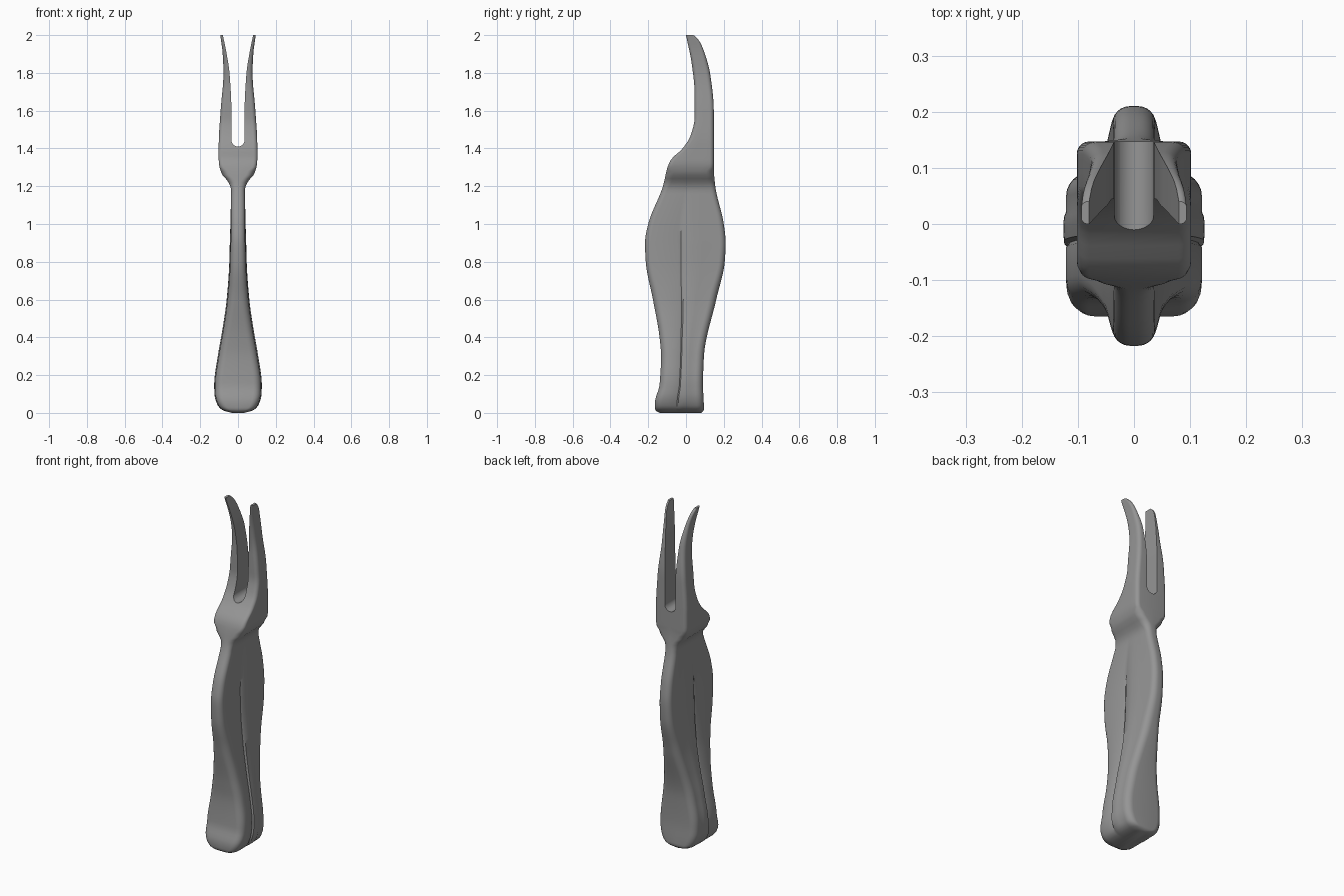
import bpy, bmesh, math

cube = bpy.data.objects.get("Cube")
if cube:
    bpy.data.objects.remove(cube, do_unlink=True)

steel = bpy.data.materials.new("plain grey")
steel.use_nodes = True
GREY = (0.3, 0.3, 0.3, 1)
steel.diffuse_color = GREY
steel.node_tree.nodes["Principled BSDF"].inputs["Base Color"].default_value = GREY

# Profiles as (height, value) keys
half_width = [(0, .03), (.01, .07), (.02, .088), (.05, .108), (.1, .12), (.15, .121),
              (.3, .102), (.45, .076), (.6, .055), (.8, .041), (1, .037), (1.18, .036),
              (1.22, .05), (1.27, .088), (1.33, .102), (1.42, .102), (1.6, .092),
              (1.8, .077), (1.9, .081), (2, .094)]
front_edge = [(0, -.14), (.015, -.163), (.05, -.165), (.15, -.14), (.3, -.132), (.4, -.14),
              (.6, -.175), (.8, -.213), (.9, -.217), (1, -.2), (1.2, -.122), (1.3, -.098),
              (1.34, -.08), (1.4, -.018), (1.47, .025), (1.56, .045), (1.7, .045), (1.85, .03), (2, 0)]
back_edge = [(0, .08), (.015, .095), (.15, .09), (.3, .095), (.6, .16), (.8, .205), (.9, .21),
             (1, .2), (1.2, .155), (1.3, .147), (1.6, .147), (1.8, .127), (1.9, .1), (1.97, .07), (2, .04)]
slot_side = [(1.4, .035), (1.6, .035), (1.8, .045), (1.9, .06), (2, .08)]
CROTCH, SLOT_R = 1.41, .035


def curve(keys, z):
    """Smooth interpolation without overshoot."""
    def secant(i):
        (a, u), (b, v) = keys[i], keys[i + 1]
        return (v - u) / (b - a)

    def slope(i):
        if i == 0 or i == len(keys) - 1:
            return secant(min(i, len(keys) - 2))
        p, q = secant(i - 1), secant(i)
        return 2 * p * q / (p + q) if p * q > 0 else 0

    i = 0
    while i < len(keys) - 2 and z > keys[i + 1][0]:
        i += 1
    (a, u), (b, v) = keys[i], keys[i + 1]
    h = b - a
    t = min(max((z - a) / h, 0), 1)
    s = t * t * (3 - 2 * t)
    return u + (v - u) * s + h * (t * (1 - t) ** 2 * slope(i) - t * t * (1 - t) * slope(i + 1))


def inner_x(z):
    if z <= CROTCH + 1e-5:
        return 0
    rise = SLOT_R - (z - CROTCH)
    if rise > 0:
        return math.sqrt(SLOT_R ** 2 - rise ** 2)
    return curve(slot_side, z)


def section(z):
    """Half outline from the front middle, round the side, to the back middle."""
    w, y0, y1, xi = curve(half_width, z), curve(front_edge, z), curve(back_edge, z), inner_x(z)
    depth = y1 - y0
    r = min(.04 if z < 1.3 else .022, (w - xi) * .8, depth * .35)
    pts = [(xi, y0)]
    arc = [k * math.pi / 12 for k in range(7)]
    pts += [(w - r + r * math.sin(a), y0 + r - r * math.cos(a)) for a in arc]
    # Raised middle band along the handle sides
    band = .005 * min(1, z / .05) * min(1, max(0, (1.2 - z) / .3))
    for y, lift in ((-.055, 0), (-.047, -1), (-.04, .8), (-.015, 1), (.01, .8), (.022, 0)):
        t = (y + .165) / .26
        pts.append((w + band * lift, y0 + r + (depth - 2 * r) * min(max((t - .15) / .7, .02), .98)))
    pts += [(w - r + r * math.cos(a), y1 - r + r * math.sin(a)) for a in arc]
    pts.append((xi, y1))
    return [(x, y, z) for x, y in pts]


# Lofted half of the handle, head and one tine
levels = {round(k * .02, 4) for k in range(101)}
levels |= {0, .005, .01, .03, CROTCH, 1.99}
levels |= {round(CROTCH + SLOT_R * (1 - math.cos(k * math.pi / 16)), 4) for k in range(9)}
levels = sorted(levels)

bm = bmesh.new()
rings = [[bm.verts.new(p) for p in section(z)] for z in levels]
for z, low, high in zip(levels[1:], rings, rings[1:]):
    for i in range(len(low) - 1):
        bm.faces.new((low[i], low[i + 1], high[i + 1], high[i]))
    if z > CROTCH + 1e-5:
        bm.faces.new((low[-1], low[0], high[0], high[-1]))
bm.faces.new(rings[0][::-1])
bm.faces.new(rings[-1])

# Mirror to the other side
geom = bm.verts[:] + bm.edges[:] + bm.faces[:]
bmesh.ops.mirror(bm, geom=geom, axis='X', merge_dist=1e-5)
bmesh.ops.remove_doubles(bm, verts=bm.verts, dist=1e-5)
bmesh.ops.recalc_face_normals(bm, faces=bm.faces)

mesh = bpy.data.meshes.new("two_tined_fork")
bm.to_mesh(mesh)
bm.free()
mesh.materials.append(steel)
fork = bpy.data.objects.new("two_tined_fork", mesh)
bpy.context.collection.objects.link(fork)
bpy.ops.object.select_all(action='DESELECT')
fork.select_set(True)
bpy.context.view_layer.objects.active = fork
bpy.ops.object.shade_smooth_by_angle(angle=math.radians(40))
